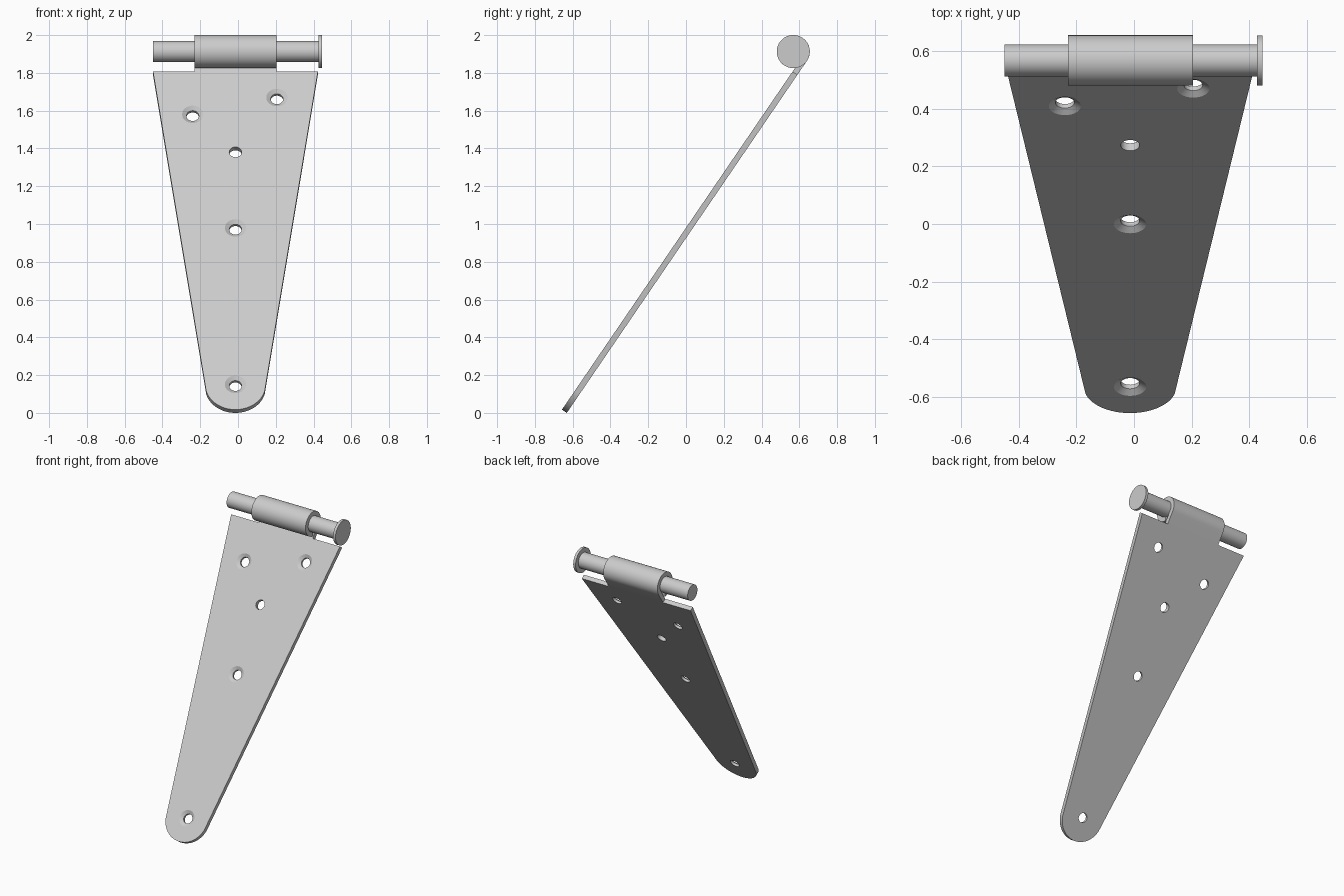
import bpy, bmesh
from math import sin, cos, radians, pi
from mathutils import Matrix, Vector

if "Cube" in bpy.data.objects:
    bpy.data.objects.remove(bpy.data.objects["Cube"], do_unlink=True)

# Strap frame: x across, y up along the strap, z out of its front face
TILT = Matrix.Translation((0, -0.631, 0)) @ Matrix.Rotation(radians(55.7), 4, 'X')
MID = -0.0135
THICK = 0.031
BARREL_R, PIN_R = 0.0875, 0.0565
AXIS = Vector((0, 2.256, BARREL_R))
TOP = 2.167

steel = bpy.data.materials.new("steel grey")
steel.use_nodes = True
colour = (0.6, 0.6, 0.6, 1)
steel.diffuse_color = colour
steel.node_tree.nodes["Principled BSDF"].inputs["Base Color"].default_value = colour


def make(name, bm):
    """Turn a bmesh in the strap frame into a finished object."""
    bmesh.ops.recalc_face_normals(bm, faces=bm.faces)
    bm.transform(TILT)
    mesh = bpy.data.meshes.new(name)
    bm.to_mesh(mesh)
    bm.free()
    mesh.materials.append(steel)
    obj = bpy.data.objects.new(name, mesh)
    bpy.context.collection.objects.link(obj)
    return obj


def extrude(points, offset):
    """Solid from a flat outline pushed along an offset."""
    bm = bmesh.new()
    face = bm.faces.new([bm.verts.new(p) for p in points])
    new = bmesh.ops.extrude_face_region(bm, geom=[face], use_keep_orig=True)
    moved = [v for v in new["geom"] if isinstance(v, bmesh.types.BMVert)]
    bmesh.ops.translate(bm, verts=moved, vec=offset)
    return bm


def rod(name, radius, x0, x1):
    """Round bar along the hinge axis."""
    ring = [AXIS + Vector((x0, radius * cos(a), radius * sin(a)))
            for a in (2 * pi * i / 48 for i in range(48))]
    return make(name, extrude(ring, (x1 - x0, 0, 0)))


def smooth(obj):
    bpy.ops.object.select_all(action='DESELECT')
    obj.select_set(True)
    bpy.context.view_layer.objects.active = obj
    bpy.ops.object.shade_smooth_by_angle(angle=radians(30))


# Tapered strap with a rounded tip
tip_r, tip_half, tip_y = 0.16, 0.155, 0.12
spread = radians(75.5)
outline = [(MID + 0.4365, TOP, 0), (MID - 0.4365, TOP, 0)]
for i in range(33):
    a = -spread + 2 * spread * i / 32
    outline.append((MID + tip_half * sin(a) / sin(spread), tip_r - tip_r * cos(a), 0))
strap = make("strap_plate", extrude(outline, (0, 0, THICK)))

# Screw holes: x, distance up the strap, countersunk or not
holes = [(-0.24, 1.892, True), (0.206, 2.0, True), (MID, 1.65, False),
         (MID, 1.164, True), (MID, 0.162, True)]
HOLE_R, SINK_R, SINK = 0.033, 0.056, 0.014
for x, y, sunk in holes:
    rings = [(HOLE_R, -0.02)]
    if sunk:
        rings += [(HOLE_R, THICK - SINK), (SINK_R, THICK), (SINK_R, THICK + 0.02)]
    else:
        rings += [(HOLE_R, THICK + 0.02)]
    bm = bmesh.new()
    loops = [[bm.verts.new((x + r * cos(2 * pi * k / 32), y + r * sin(2 * pi * k / 32), z))
              for k in range(32)] for r, z in rings]
    bm.faces.new(loops[0])
    bm.faces.new(loops[-1])
    for low, high in zip(loops, loops[1:]):
        for k in range(32):
            n = (k + 1) % 32
            bm.faces.new((low[k], low[n], high[n], high[k]))
    cutter = make("hole_cutter", bm)
    cutter.hide_render = True
    cut = strap.modifiers.new("hole", 'BOOLEAN')
    cut.operation, cut.solver, cut.object = 'DIFFERENCE', 'EXACT', cutter
    bpy.context.view_layer.objects.active = strap
    bpy.ops.object.modifier_apply(modifier=cut.name)
    bpy.data.objects.remove(cutter, do_unlink=True)

# Knuckle: tongue of the strap rolled round the pin
x0, x1 = -0.229, 0.205
sweep = [radians(-90 + 305 * i / 44) for i in range(45)]


def arc(r, angles):
    return [AXIS + Vector((x0, r * cos(a), r * sin(a))) for a in angles]


section = [(x0, TOP, THICK), (x0, TOP, 0)]
section += arc(BARREL_R, sweep) + arc(PIN_R, reversed(sweep))
knuckle = make("rolled_knuckle", extrude(section, (x1 - x0, 0, 0)))

# Hinge pin with a flat head on the left end
pin = rod("hinge_pin", 0.056, -0.45, 0.43)
head = rod("pin_head", BARREL_R, 0.427, 0.446)

for obj in (strap, knuckle, pin, head):
    smooth(obj)
